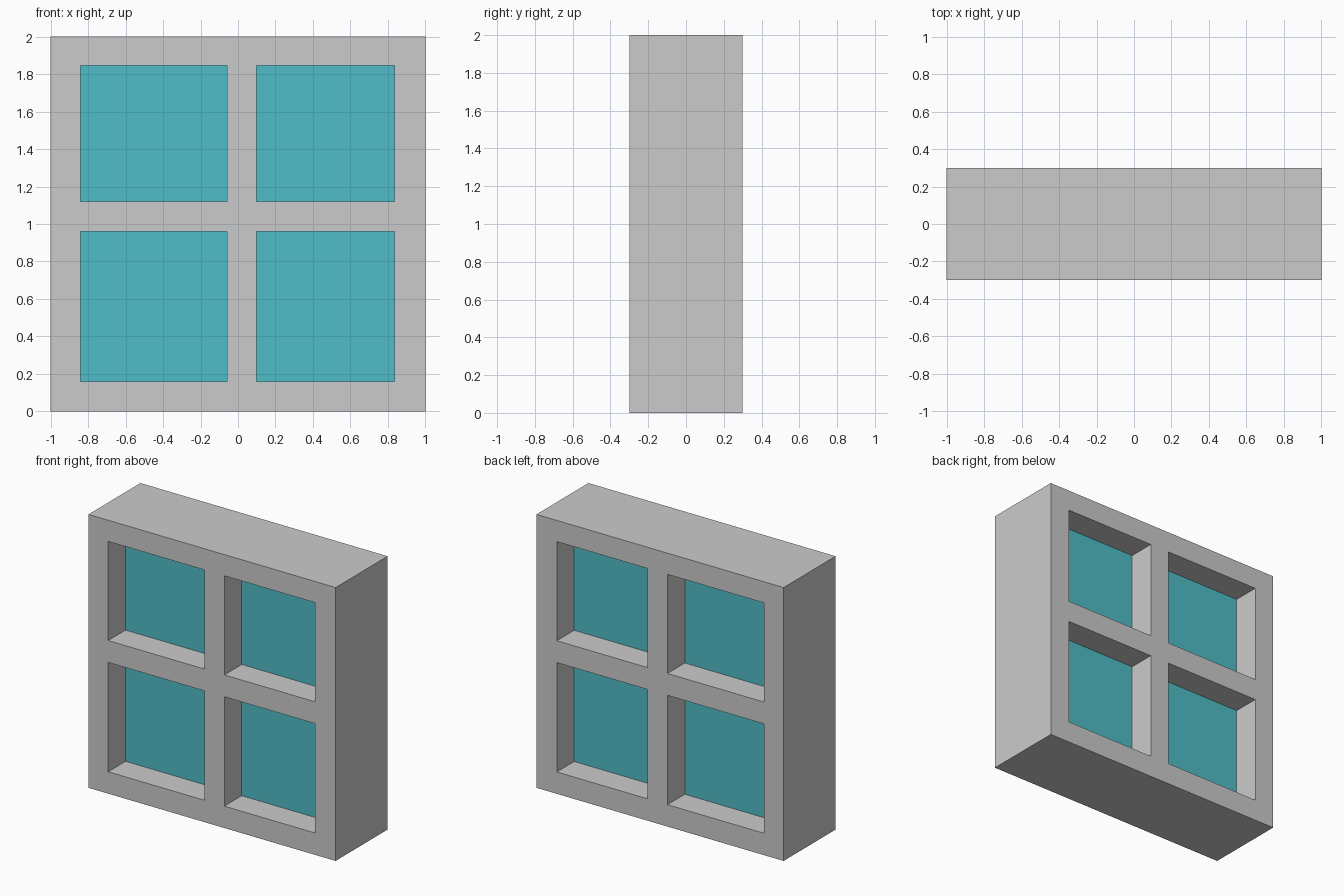
import bpy, bmesh

if "Cube" in bpy.data.objects:
    bpy.data.objects.remove(bpy.data.objects["Cube"])

DEPTH, GLASS_DEPTH = 0.60, 0.20
X_LINES = [-1.0, -0.84, -0.06, 0.10, 0.835, 1.0]
Z_LINES = [0.0, 0.16, 0.96, 1.12, 1.845, 2.0]


def lattice(name, depth, keep):
    """Extrude the kept cells of the window layout into one solid."""
    bm = bmesh.new()
    v = [[bm.verts.new((x, -depth / 2, z)) for z in Z_LINES] for x in X_LINES]
    for i in range(5):
        for j in range(5):
            if keep(i, j):
                bm.faces.new((v[i][j], v[i + 1][j], v[i + 1][j + 1], v[i][j + 1]))
    bmesh.ops.delete(bm, geom=[p for p in bm.verts if not p.link_faces], context='VERTS')
    res = bmesh.ops.extrude_face_region(bm, geom=bm.faces[:], use_keep_orig=True)
    moved = [g for g in res['geom'] if isinstance(g, bmesh.types.BMVert)]
    bmesh.ops.translate(bm, verts=moved, vec=(0, depth, 0))
    bmesh.ops.recalc_face_normals(bm, faces=bm.faces)
    mesh = bpy.data.meshes.new(name)
    bm.to_mesh(mesh)
    bm.free()
    obj = bpy.data.objects.new(name, mesh)
    bpy.context.collection.objects.link(obj)
    return obj


def is_opening(i, j):
    return i in (1, 3) and j in (1, 3)


# Deep frame with its cross bars
lattice("window_frame", DEPTH, lambda i, j: not is_opening(i, j))

# Four panes set back equally from both faces
glass = bpy.data.materials.new("glass")
glass.diffuse_color = (0.08, 0.51, 0.58, 1)
glass.use_nodes = True
glass.node_tree.nodes["Principled BSDF"].inputs["Base Color"].default_value = glass.diffuse_color
panes = lattice("glass_panes", GLASS_DEPTH, is_opening)
panes.data.materials.append(glass)
